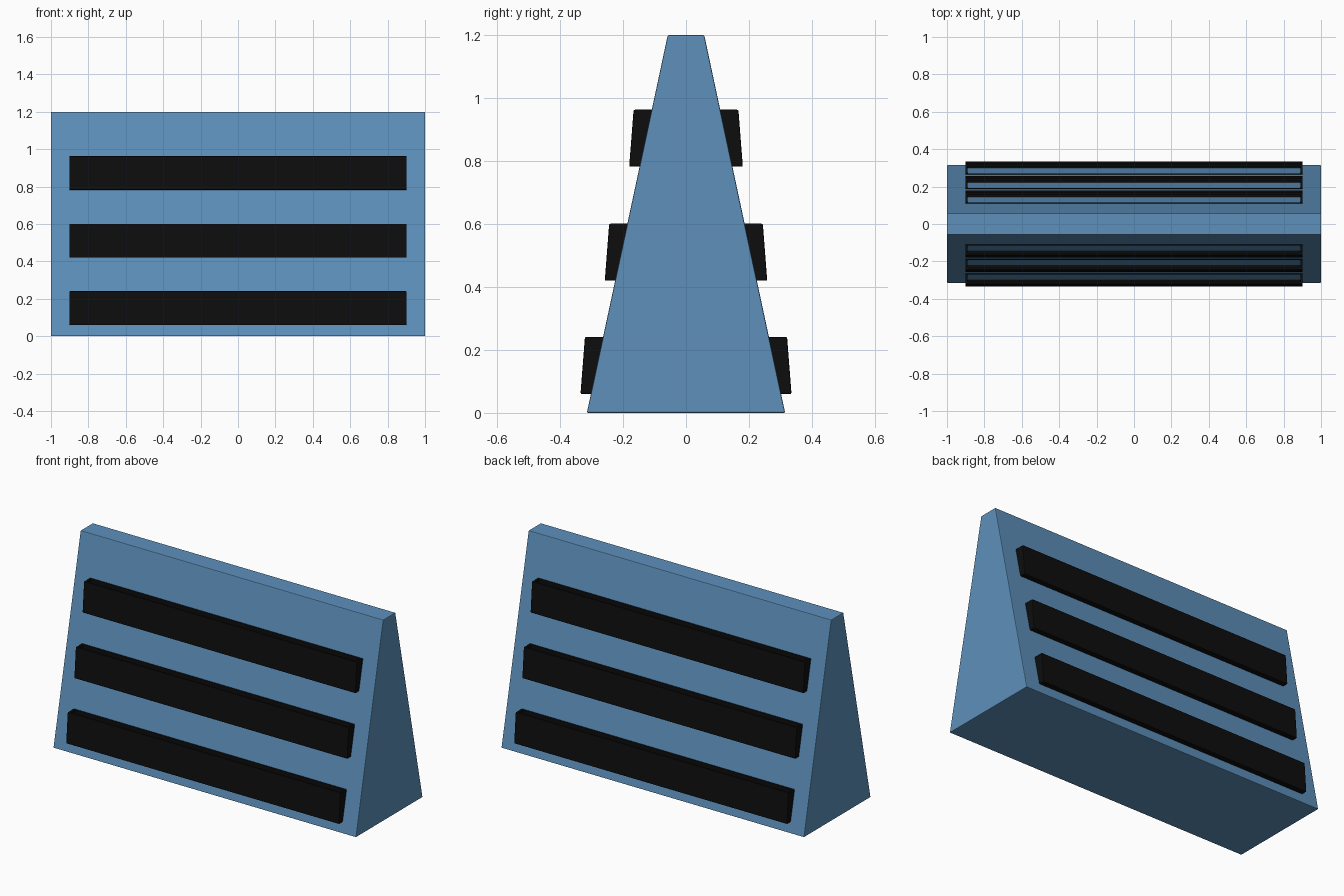
import bpy, bmesh

if "Cube" in bpy.data.objects:
    bpy.data.objects.remove(bpy.data.objects["Cube"])

def material(name, rgb):
    m = bpy.data.materials.new(name)
    m.diffuse_color = (*rgb, 1)
    m.use_nodes = True
    m.node_tree.nodes["Principled BSDF"].inputs["Base Color"].default_value = m.diffuse_color
    return m

BLUE = material("panel blue", (0.11, 0.28, 0.50))
BLACK = material("tray black", (0.004, 0.004, 0.004))
HEIGHT, BASE, TOP = 1.2, 0.315, 0.058   # stand height and half depths

def slope(z):
    return BASE + (TOP - BASE) * z / HEIGHT

def make_object(name, bm, mat, bevel):
    bmesh.ops.recalc_face_normals(bm, faces=bm.faces)
    me = bpy.data.meshes.new(name)
    bm.to_mesh(me)
    bm.free()
    me.materials.append(mat)
    ob = bpy.data.objects.new(name, me)
    bpy.context.collection.objects.link(ob)
    b = ob.modifiers.new("soft edges", 'BEVEL')
    b.width, b.segments, b.limit_method = bevel, 2, 'ANGLE'
    return ob

def ring(bm, hx, y0, y1, z):
    return [bm.verts.new(p) for p in
            ((-hx, y0, z), (hx, y0, z), (hx, y1, z), (-hx, y1, z))]

def bridge(bm, a, b):
    for i in range(4):
        j = (i + 1) % 4
        bm.faces.new((a[i], a[j], b[j], b[i]))

# wedge shaped stand
bm = bmesh.new()
low = ring(bm, 1, -BASE, BASE, 0)
high = ring(bm, 1, -TOP, TOP, HEIGHT)
bridge(bm, low, high)
bm.faces.new(low)
bm.faces.new(high)
make_object("stand", bm, BLUE, 0.004)

# open topped trays; the sloping stand shows inside each one
for name, z0 in (("lower", 0.06), ("middle", 0.42), ("upper", 0.782)):
    z1 = z0 + 0.181
    back = slope(z1) - 0.006
    out_low = slope(z0) + 0.033
    out_top = out_low - 0.014
    wall = 0.013
    bm = bmesh.new()
    rings = [ring(bm, 0.902, back, out_low, z0),
             ring(bm, 0.902, back, out_top, z1),
             ring(bm, 0.902 - wall, back + wall, out_top - wall, z1),
             ring(bm, 0.902 - wall, back + wall, out_low - wall, z0 + wall)]
    for a, b in zip(rings, rings[1:]):
        bridge(bm, a, b)
    bm.faces.new(rings[0])
    bm.faces.new(rings[-1])
    tray = make_object(name + "_trays", bm, BLACK, 0.004)
    mir = tray.modifiers.new("front and back", 'MIRROR')
    mir.use_axis = (False, True, False)
    mir.use_mirror_merge = False
